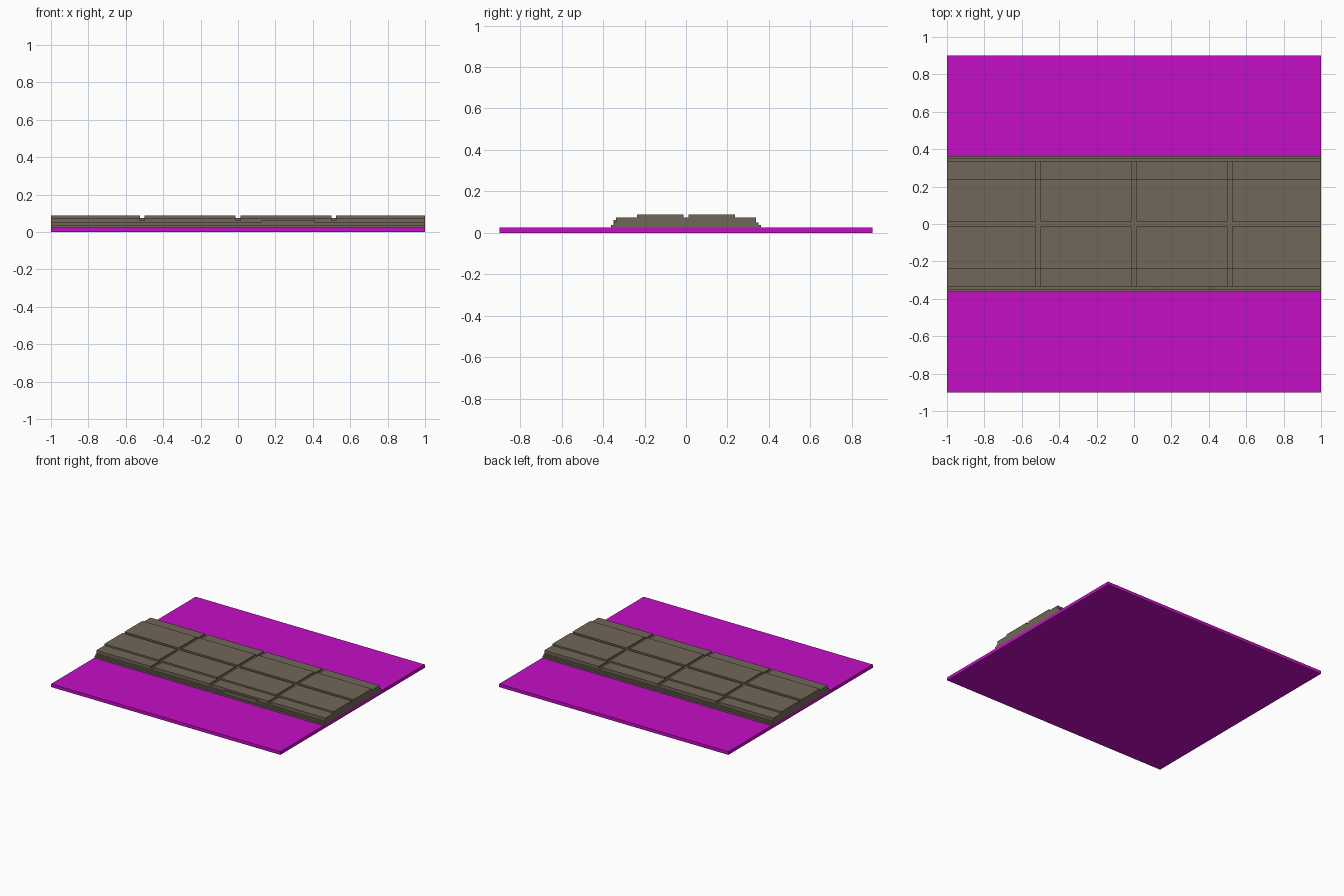
import bpy, bmesh

if "Cube" in bpy.data.objects:
    bpy.data.objects.remove(bpy.data.objects["Cube"], do_unlink=True)


def material(name, rgb):
    m = bpy.data.materials.new(name)
    m.use_nodes = True
    m.diffuse_color = (*rgb, 1)
    m.node_tree.nodes["Principled BSDF"].inputs["Base Color"].default_value = (*rgb, 1)
    return m


magenta = material("magenta", (0.56, 0.004, 0.56))
stone = material("brown stone", (0.165, 0.135, 0.098))


def extrude_x(name, profile, x0, x1, mat):
    """Sweep a closed (y, z) profile along x from x0 to x1."""
    bm = bmesh.new()
    face = bm.faces.new([bm.verts.new((x0, y, z)) for y, z in profile])
    new = bmesh.ops.extrude_face_region(bm, geom=[face])["geom"]
    bmesh.ops.translate(bm, vec=(x1 - x0, 0, 0),
                        verts=[v for v in new if isinstance(v, bmesh.types.BMVert)])
    bmesh.ops.recalc_face_normals(bm, faces=bm.faces)
    mesh = bpy.data.meshes.new(name)
    bm.to_mesh(mesh)
    bm.free()
    mesh.materials.append(mat)
    ob = bpy.data.objects.new(name, mesh)
    bpy.context.collection.objects.link(ob)
    return ob


def symmetric(half):
    """Close a half profile, listed bottom to top, with its mirror image."""
    return half + [(-y, z) for y, z in reversed(half)]


# Flat ground plate
extrude_x("ground_plate", symmetric([(0.9, 0), (0.9, 0.025)]), -1, 1, magenta)

# Stepped foundation; its upper faces are the groove floors
extrude_x("stepped_foundation", symmetric([
    (0.3625, 0.025), (0.3625, 0.0375), (0.35, 0.0375), (0.35, 0.05),
    (0.3375, 0.05), (0.3375, 0.0625), (0.2375, 0.0625), (0.2375, 0.075)]),
    -1, 1, stone)

# Two rows of four paving slabs, each with a lower outer border
slab = [(0.0125, 0.0625), (0.0125, 0.0875), (0.2375, 0.0875),
        (0.2375, 0.075), (0.3375, 0.075), (0.3375, 0.0625)]
spans = [(-1, -0.525), (-0.5, -0.0125), (0.0125, 0.5), (0.525, 1)]
for row, side in (("back", 1), ("front", -1)):
    for i, (x0, x1) in enumerate(spans, 1):
        extrude_x(f"{row}_slab_{i}", [(side * y, z) for y, z in slab], x0, x1, stone)

# Small raised ledge on the front edge
extrude_x("front_ledge", [(-0.35, 0.05), (-0.35, 0.0625), (-0.3375, 0.0625),
                          (-0.3375, 0.05)], 0.125, 0.4125, stone)
